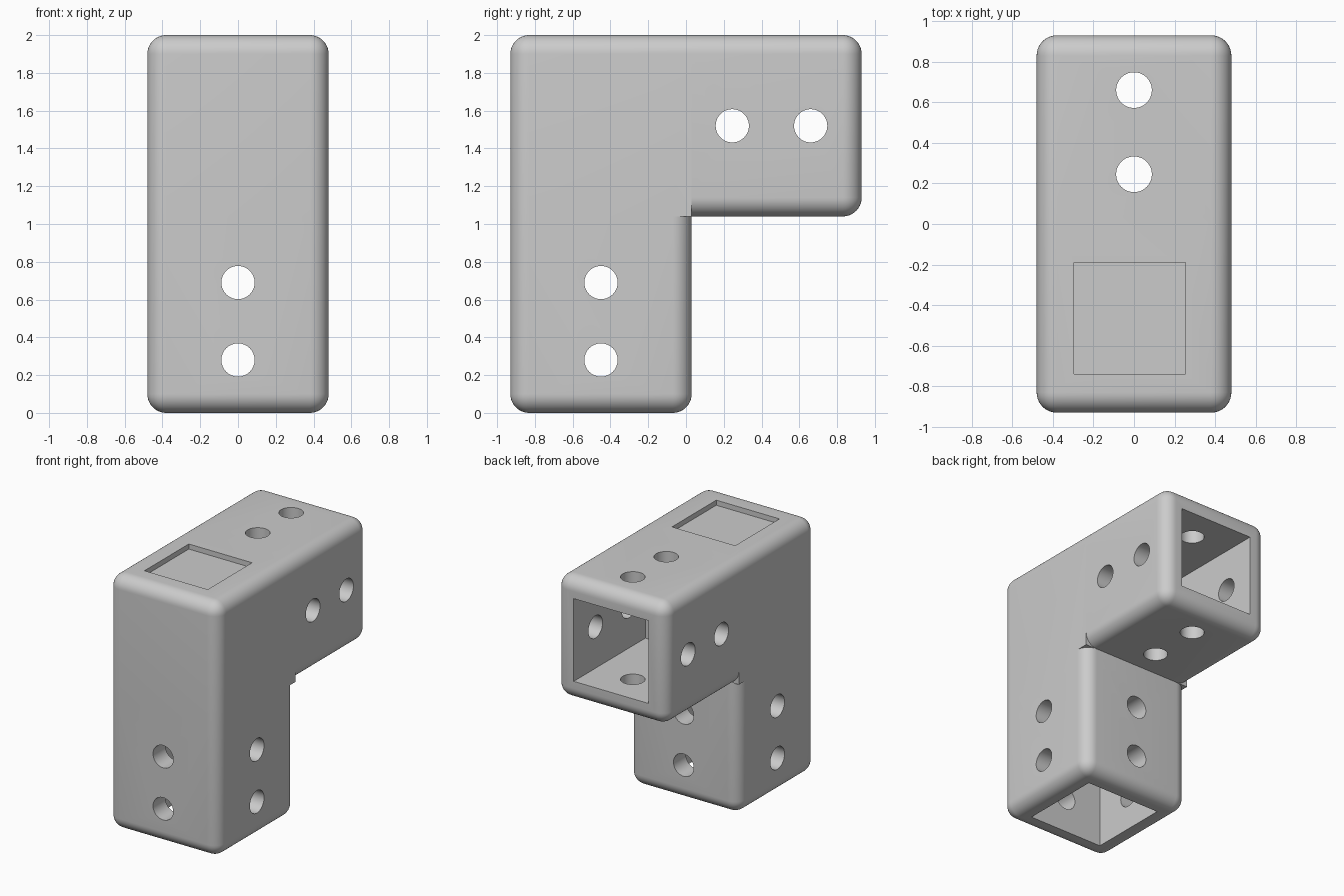
import bpy, bmesh, math
from mathutils import Matrix, Vector

if "Cube" in bpy.data.objects:
    bpy.data.objects.remove(bpy.data.objects["Cube"])

HALF, REACH, HEIGHT = 0.48, 0.93, 2.0      # half width, half depth, height
ELBOW_Y, ELBOW_Z = 0.03, 1.04              # inner corner of the bend
ARM_Y, ARM_Z = -0.45, 1.52                 # centre lines of the two arms
ROUND, BORE, HOLE = 0.1, 0.325, 0.088      # edge radius, half bore, hole radius

grey = bpy.data.materials.new("light grey")
grey.use_nodes = True
grey.diffuse_color = (0.6, 0.6, 0.6, 1)
grey.node_tree.nodes["Principled BSDF"].inputs["Base Color"].default_value = (0.6, 0.6, 0.6, 1)


def finish(bm, name):
    bmesh.ops.recalc_face_normals(bm, faces=bm.faces)
    mesh = bpy.data.meshes.new(name)
    bm.to_mesh(mesh)
    bm.free()
    obj = bpy.data.objects.new(name, mesh)
    bpy.context.collection.objects.link(obj)
    mesh.materials.append(grey)
    return obj


def box(name, low, high, radius=0, clips=()):
    """Box with rounded edges; each clip (point, normal) removes the normal's side."""
    low, high = Vector(low), Vector(high)
    bm = bmesh.new()
    bmesh.ops.create_cube(bm, size=1, matrix=Matrix.Translation((low + high) / 2)
                          @ Matrix.Diagonal(high - low).to_4x4())
    if radius:
        bmesh.ops.bevel(bm, geom=bm.edges[:], offset=radius, segments=10,
                        profile=0.5, affect='EDGES')
    for point, normal in clips:
        bmesh.ops.bisect_plane(bm, geom=bm.verts[:] + bm.edges[:] + bm.faces[:],
                               plane_co=point, plane_no=normal, clear_outer=True)
        bmesh.ops.holes_fill(bm, edges=[e for e in bm.edges if e.is_boundary])
    return finish(bm, name)


def rod(name, centre, axis):
    bm = bmesh.new()
    turn = Vector((0, 0, 1)).rotation_difference(Vector(axis)).to_matrix().to_4x4()
    bmesh.ops.create_cone(bm, cap_ends=True, segments=48, radius1=HOLE, radius2=HOLE,
                          depth=3, matrix=Matrix.Translation(centre) @ turn)
    return finish(bm, name)


def combine(target, other, operation):
    mod = target.modifiers.new(operation.lower(), 'BOOLEAN')
    mod.operation, mod.solver, mod.object = operation, 'EXACT', other
    bpy.context.view_layer.objects.active = target
    bpy.ops.object.modifier_apply(modifier=mod.name)
    bpy.data.objects.remove(other)


# Square elbow block, rounded outside and sharp at the inner corner
elbow = (0, ELBOW_Y, ELBOW_Z)
bracket = box("corner_bracket", (-HALF, -REACH, 0), (HALF, REACH, HEIGHT), ROUND,
              [(elbow, (0, 1, 0)), (elbow, (0, 0, -1))])

# Upright arm and rear arm
combine(bracket, box("upright_arm", (-HALF, -REACH, 0), (HALF, ELBOW_Y, HEIGHT), ROUND,
                     [(elbow, (0, 0, 1))]), 'UNION')
combine(bracket, box("rear_arm", (-HALF, -REACH, ELBOW_Z), (HALF, REACH, HEIGHT), ROUND,
                     [(elbow, (0, -1, 0))]), 'UNION')

# Square sockets in both arms
combine(bracket, box("upright_socket", (-BORE, ARM_Y - BORE, -1),
                     (BORE, ARM_Y + BORE, ELBOW_Z - 0.01)), 'DIFFERENCE')
combine(bracket, box("rear_socket", (-BORE, ELBOW_Y + 0.01, ARM_Z - BORE),
                     (BORE, 2, ARM_Z + BORE)), 'DIFFERENCE')

# Shallow square recess on top
combine(bracket, box("top_recess", (-0.295, -0.74, HEIGHT - 0.04),
                     (0.255, -0.19, HEIGHT + 1)), 'DIFFERENCE')

# Screw holes through both pairs of walls of each arm
for z in (0.28, 0.69):
    for axis in ((1, 0, 0), (0, 1, 0)):
        combine(bracket, rod("hole", (0, ARM_Y, z), axis), 'DIFFERENCE')
for y in (0.245, 0.66):
    for axis in ((1, 0, 0), (0, 0, 1)):
        combine(bracket, rod("hole", (0, y, ARM_Z), axis), 'DIFFERENCE')

# Smooth roundings, crisp rims
bpy.ops.object.select_all(action='DESELECT')
bracket.select_set(True)
bpy.context.view_layer.objects.active = bracket
bpy.ops.object.shade_smooth_by_angle(angle=math.radians(30))
